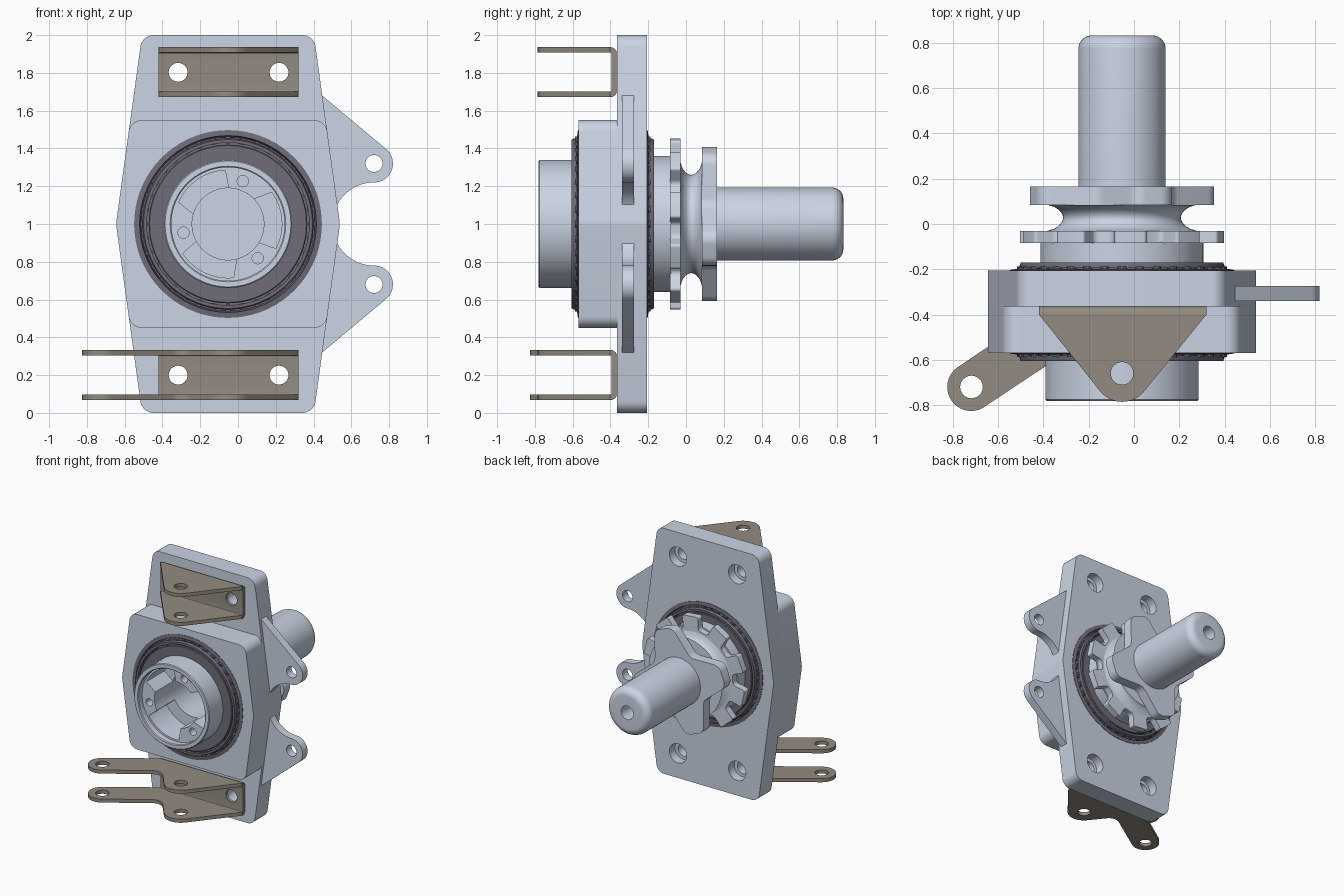
import bpy, bmesh, math
from mathutils import Vector

if "Cube" in bpy.data.objects:
    bpy.data.objects.remove(bpy.data.objects["Cube"])

CX, CZ = -0.053, 1.0          # hub axis position (runs along y)


def material(name, col):
    m = bpy.data.materials.new(name)
    m.diffuse_color = (*col, 1)
    m.use_nodes = True
    m.node_tree.nodes["Principled BSDF"].inputs["Base Color"].default_value = m.diffuse_color
    return m


STEEL = material("steel", (0.60, 0.66, 0.78))
BRACKET = material("bracket_metal", (0.29, 0.26, 0.22))
DARK = material("bearing_metal", (0.16, 0.15, 0.19))


def add(name, mesh, mat):
    ob = bpy.data.objects.new(name, mesh)
    bpy.context.collection.objects.link(ob)
    mesh.materials.clear()
    mesh.materials.append(mat)
    return ob


def arc(cx, cy, r, a0=0, a1=360, n=32):
    """Points on an arc; a full circle leaves out the repeated end."""
    full = abs(a1 - a0) == 360
    k = n if full else n + 1
    return [(cx + r * math.cos(math.radians(a0 + (a1 - a0) * i / n)),
             cy + r * math.sin(math.radians(a0 + (a1 - a0) * i / n))) for i in range(k)]


def round_poly(pts, n=10):
    """Polygon of (u, v[, radius]) with each corner rounded."""
    out = []
    for i, p in enumerate(pts):
        P = Vector(p[:2])
        r = p[2] if len(p) > 2 else 0
        if not r:
            out.append(tuple(P))
            continue
        u = (Vector(pts[i - 1][:2]) - P).normalized()
        v = (Vector(pts[(i + 1) % len(pts)][:2]) - P).normalized()
        half = u.angle(v) / 2
        c = P + (u + v).normalized() * r / math.sin(half)
        s, e = P + u * r / math.tan(half) - c, P + v * r / math.tan(half) - c
        a0 = math.atan2(s.y, s.x)
        d = (math.atan2(e.y, e.x) - a0 + math.pi) % (2 * math.pi) - math.pi
        out += [(c.x + r * math.cos(a0 + d * k / n), c.y + r * math.sin(a0 + d * k / n))
                for k in range(n + 1)]
    return out


def extrude(name, outline, lo, hi, axis='y', holes=(), mat=STEEL):
    """Filled outline with holes, extruded from lo to hi along an axis."""
    cu = bpy.data.curves.new(name, 'CURVE')
    cu.dimensions, cu.fill_mode, cu.extrude = '2D', 'BOTH', (hi - lo) / 2
    for loop in [outline, *holes]:
        sp = cu.splines.new('POLY')
        sp.points.add(len(loop) - 1)
        for q, (u, v) in zip(sp.points, loop):
            q.co = (u, v, 0, 1)
        sp.use_cyclic_u = True
    tmp = bpy.data.objects.new(name + "_curve", cu)
    bpy.context.collection.objects.link(tmp)
    dg = bpy.context.evaluated_depsgraph_get()
    me = bpy.data.meshes.new_from_object(tmp.evaluated_get(dg))
    bpy.data.objects.remove(tmp)
    mid = (lo + hi) / 2
    for vt in me.vertices:
        u, v, w = vt.co
        vt.co = {'y': (u, mid - w, v), 'z': (u, v, mid + w), 'x': (mid + w, u, v)}[axis]
    bm = bmesh.new()
    bm.from_mesh(me)
    bmesh.ops.remove_doubles(bm, verts=bm.verts, dist=1e-5)
    bmesh.ops.recalc_face_normals(bm, faces=bm.faces)
    bm.to_mesh(me)
    bm.free()
    return add(name, me, mat)


def lathe(name, prof, mat=STEEL, closed=False, n=72):
    """Turn a (radius, y) profile around the hub axis."""
    bm = bmesh.new()
    rings = [[bm.verts.new((CX + r * math.cos(2 * math.pi * i / n), y,
                            CZ + r * math.sin(2 * math.pi * i / n))) for i in range(n)]
             for r, y in prof]
    pairs = list(zip(rings, rings[1:])) + ([(rings[-1], rings[0])] if closed else [])
    for a, b in pairs:
        for i in range(n):
            j = (i + 1) % n
            bm.faces.new((a[i], a[j], b[j], b[i]))
    bmesh.ops.remove_doubles(bm, verts=bm.verts, dist=1e-5)
    bmesh.ops.recalc_face_normals(bm, faces=bm.faces)
    me = bpy.data.meshes.new(name)
    bm.to_mesh(me)
    bm.free()
    return add(name, me, mat)


def drill(ob, x, z, r, y0, y1):
    """Cut a round hole along y."""
    cutter = extrude("cutter", arc(x, z, r), y0, y1, mat=ob.data.materials[0])
    cutter.hide_render = True
    m = ob.modifiers.new("hole", 'BOOLEAN')
    m.object, m.operation, m.solver = cutter, 'DIFFERENCE', 'EXACT'
    dg = bpy.context.evaluated_depsgraph_get()
    me = bpy.data.meshes.new_from_object(ob.evaluated_get(dg))
    ob.modifiers.clear()
    ob.data = me
    bpy.data.objects.remove(cutter)


def plate_outline(h, r):
    """Six-sided housing outline of half height h."""
    w = 0.593 - 0.138 * h
    return round_poly([(CX + w, CZ + h, r), (CX - w, CZ + h, r), (CX - 0.593, CZ, 0.15),
                       (CX - w, CZ - h, r), (CX + w, CZ - h, r), (CX + 0.593, CZ, 0.15)])


# housing: back plate with counterbored bolt holes, and front block
BOLTS = [(x, z) for x in (-0.317, 0.217) for z in (0.2, 1.803)]
bore = arc(CX, CZ, 0.497, n=72)
plate = extrude("mounting_plate", plate_outline(1.0, 0.07), -0.365, -0.206,
                holes=[bore] + [arc(x, z, 0.05) for x, z in BOLTS])
for x, z in BOLTS:
    drill(plate, x, z, 0.078, -0.28, -0.15)
extrude("bearing_block", plate_outline(0.55, 0.07), -0.57, -0.365, holes=[bore])

# side ears
ear = [(0.41, 1.71)] + arc(0.72, 1.32, 0.10, 50, -90) + arc(0.72, 1.0, 0.22, 90, 160, 16)[1:] + [(0.46, 1.2)]
for name, f in (("upper_ear", lambda z: z), ("lower_ear", lambda z: 2 - z)):
    extrude(name, [(x, f(z)) for x, z in ear], -0.34, -0.275,
            holes=[[(x, f(z)) for x, z in arc(0.72, 1.32, 0.045)]])

# folded brackets: channel web plus two flanges each
lobe = [(0.32, -0.36), (0.32, -0.40), (CX, -0.86, 0.125)]
plain = round_poly(lobe + [(-0.42, -0.40), (-0.42, -0.36)][:1] + [(-0.42, -0.385)])
plain = round_poly([(0.32, -0.40)] + lobe[2:] + [(-0.42, -0.40)])
armed = round_poly([(0.32, -0.40)] + lobe[2:] +
                   [(-0.291, -0.562, 0.08), (-0.748, -0.866, 0.1049),
                    (-0.866, -0.692, 0.1049), (-0.42, -0.39), (-0.41, -0.40)])
T = 0.029
for name, z0, z1, shape, arm in (("upper_bracket", 1.672, 1.936, plain, False),
                                 ("lower_bracket", 0.068, 0.333, armed, True)):
    web = round_poly([(-0.402, z1), (-0.365, z1, 0.035), (-0.365, z0, 0.035), (-0.402, z0),
                      (-0.402, z0 + T), (-0.395, z0 + T, 0.006), (-0.395, z1 - T, 0.006),
                      (-0.402, z1 - T)], 6)
    ob = extrude(name + "_web", web, -0.42, 0.32, 'x', mat=BRACKET)
    for x, z in BOLTS:
        if z0 < z < z1:
            drill(ob, x, z, 0.05, -0.45, -0.3)
    holes = [arc(CX, -0.66, 0.05)] + ([arc(-0.718, -0.72, 0.05)] if arm else [])
    for side, a in (("bottom", z0), ("top", z1 - T)):
        extrude(f"{name}_{side}_flange", shape, a, a + T, 'z', holes, BRACKET)

# hub and shaft turned as one piece
neck = [(0.33 - 0.07 * math.sin(math.pi * i / 12) ** 0.6, -0.03 + 0.115 * i / 12) for i in range(13)]
tip = [(0.133 + 0.06 * math.cos(a), 0.773 + 0.06 * math.sin(a))
       for a in (math.pi / 2 * i / 8 for i in range(9))]
lathe("hub_and_shaft",
      [(0, -0.2), (0.19, -0.2), (0.19, -0.5), (0.30, -0.5), (0.30, -0.775), (0.306, -0.781),
       (0.333, -0.781), (0.339, -0.775), (0.339, -0.17), (0.36, -0.17), (0.36, -0.08),
       (0.33, -0.08)] + neck + [(0.193, 0.085)] + tip + [(0.055, 0.833), (0.055, 0.68), (0, 0.66)])

# recessed hub face with three pockets and three small holes
cavity, dots = [], []
for h in (71, 191, 311):
    cavity += arc(CX, CZ, 0.285, h + 22, h + 85, 16) + arc(CX, CZ, 0.19, h + 93, h + 138, 10)
    a = math.radians(h)
    dots.append(arc(CX + 0.24 * math.cos(a), CZ + 0.24 * math.sin(a), 0.03, n=20))
extrude("hub_face", arc(CX, CZ, 0.301, n=72), -0.73, -0.5, holes=[cavity] + dots)


def polar(r, deg, rad):
    a = math.radians(deg)
    return (CX + r * math.cos(a), CZ + r * math.sin(a), rad)


# toothed ring
teeth = []
for k in range(10):
    a = 85 + 36 * k
    teeth += [polar(0.455, a - 9, 0.015), polar(0.455, a + 9, 0.015),
              polar(0.35, a + 11, 0.03), polar(0.35, a + 25, 0.03)]
extrude("toothed_ring", round_poly(teeth, 6), -0.085, -0.03)

# four-armed drive flange
cross = []
for k in range(4):
    a = 70 + 90 * k
    tilt = math.degrees(math.atan2(0.085, 0.415))
    cross += [polar(0.424, a - tilt, 0.07), polar(0.424, a + tilt, 0.07), polar(0.24, a + 45, 0.08)]
extrude("drive_flange", round_poly(cross), 0.085, 0.165)

# bearings: race, cage and rollers at the front, mirrored to the rear
for name, f in (("front", lambda y: y), ("rear", lambda y: -0.775 - y)):
    race = [(0.497, -0.572), (0.468, -0.576), (0.46, -0.5), (0.41, -0.5), (0.42, -0.598),
            (0.415, -0.603), (0.335, -0.603), (0.335, -0.45), (0.497, -0.45)]
    cage = [(0.43, -0.606), (0.447, -0.606), (0.453, -0.59), (0.453, -0.58), (0.43, -0.58)]
    lathe(name + "_bearing_race", [(r, f(y)) for r, y in race], DARK, True)
    lathe(name + "_bearing_cage", [(r, f(y)) for r, y in cage], DARK, True)
    bm = bmesh.new()
    for i in range(36):
        x, z, _ = polar(0.444, 10 * i, 0)
        rings = [[bm.verts.new((u, f(y), v)) for u, v in arc(x, z, 0.02, n=10)] for y in (-0.588, -0.5)]
        bm.faces.new(rings[0])
        for j in range(10):
            bm.faces.new((rings[0][j], rings[0][j - 1], rings[1][j - 1], rings[1][j]))
    bmesh.ops.recalc_face_normals(bm, faces=bm.faces)
    me = bpy.data.meshes.new(name + "_rollers")
    bm.to_mesh(me)
    bm.free()
    add(name + "_rollers", me, DARK)

# smooth shading with sharp edges kept
for ob in bpy.context.scene.objects:
    ob.select_set(True)
    bpy.context.view_layer.objects.active = ob
bpy.ops.object.shade_smooth_by_angle(angle=math.radians(30))
